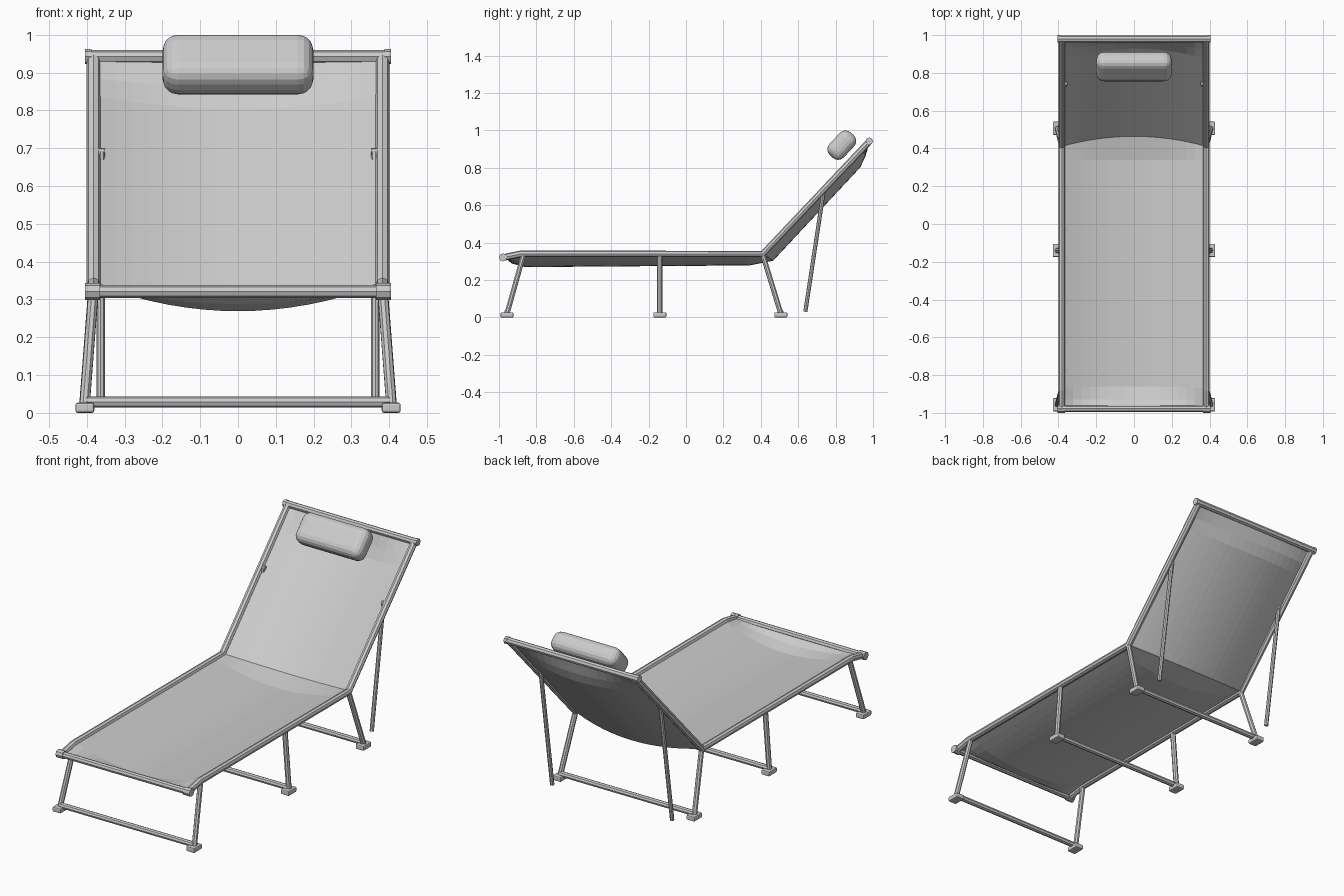
import bpy, bmesh
from math import radians
from mathutils import Vector

cube = bpy.data.objects.get("Cube")
if cube:
    bpy.data.objects.remove(cube, do_unlink=True)

grey = bpy.data.materials.new("plain_grey")
grey.use_nodes = True
grey.diffuse_color = (0.6, 0.6, 0.6, 1)
grey.node_tree.nodes["Principled BSDF"].inputs["Base Color"].default_value = (0.6, 0.6, 0.6, 1)


def add(name, data):
    obj = bpy.data.objects.new(name, data)
    data.materials.append(grey)
    bpy.context.collection.objects.link(obj)
    return obj


def tube(name, points, radius):
    """Eight-sided capped tube along a path."""
    curve = bpy.data.curves.new(name, "CURVE")
    curve.dimensions = "3D"
    curve.bevel_depth = radius
    curve.bevel_resolution = 2
    curve.use_fill_caps = True
    spline = curve.splines.new("POLY")
    spline.points.add(len(points) - 1)
    for p, co in zip(spline.points, points):
        p.co = (*co, 1)
    spline.use_smooth = False
    return add(name, curve)


def block(name, centre, size, bevel, segments, tilt=0):
    """Rounded box."""
    bm = bmesh.new()
    bmesh.ops.create_cube(bm, size=1)
    bmesh.ops.scale(bm, vec=size, verts=bm.verts)
    bmesh.ops.bevel(bm, geom=bm.edges[:], offset=bevel, segments=segments,
                    profile=0.5, affect="EDGES")
    mesh = bpy.data.meshes.new(name)
    bm.to_mesh(mesh)
    bm.free()
    obj = add(name, mesh)
    obj.location = centre
    obj.rotation_euler.x = radians(tilt)
    return obj


# Side rails, bent at the foot end and at the backrest hinge
rail_path = [(-0.978, 0.32), (-0.94, 0.328), (-0.88, 0.34), (0.41, 0.339), (0.975, 0.935)]
leg_sets = {"front": (-0.87, -0.957), "middle": (-0.14, -0.14), "rear": (0.412, 0.507)}

for side, s in (("left", 1), ("right", -1)):
    tube(f"{side}_rail", [(s * 0.382, y, z) for y, z in rail_path], 0.018)

    # Caps on the end bars
    tube(f"{side}_foot_cap", [(s * 0.365, -0.978, 0.321), (s * 0.405, -0.978, 0.321)], 0.022)
    tube(f"{side}_head_cap", [(s * 0.388, 0.98, 0.942), (s * 0.405, 0.98, 0.942)], 0.02)

    # Splayed legs with foot pads
    for where, (top_y, foot_y) in leg_sets.items():
        tube(f"{side}_{where}_leg",
             [(s * 0.382, top_y, 0.33), (s * 0.406, foot_y, 0.02)], 0.014)
        block(f"{side}_{where}_foot", (s * 0.405, foot_y, 0.0135),
              (0.05, 0.07, 0.027), 0.006, 2)

    # Backrest prop and its pivot
    tube(f"{side}_prop", [(s * 0.363, 0.738, 0.69), (s * 0.363, 0.638, 0.03)], 0.011)
    tube(f"{side}_prop_pivot", [(s * 0.352, 0.742, 0.69), (s * 0.382, 0.742, 0.69)], 0.011)

# Cross bars
tube("foot_bar", [(-0.39, -0.978, 0.321), (0.39, -0.978, 0.321)], 0.017)
tube("head_bar", [(-0.395, 0.98, 0.942), (0.395, 0.98, 0.942)], 0.018)
for where, (_, foot_y) in leg_sets.items():
    tube(f"{where}_leg_bar", [(-0.402, foot_y, 0.029), (0.402, foot_y, 0.029)], 0.015)


# Sagging sling: rows blend from edge position to centre position
def sling(name, rows, columns=16, half=0.37):
    bm = bmesh.new()
    grid = []
    for edge, centre in rows:
        row = []
        for i in range(columns + 1):
            t = 2 * i / columns - 1
            y, z = Vector(centre).lerp(Vector(edge), t * t)
            row.append(bm.verts.new((t * half, y, z)))
        grid.append(row)
    for a, b in zip(grid, grid[1:]):
        for i in range(columns):
            bm.faces.new((a[i], a[i + 1], b[i + 1], b[i]))
    mesh = bpy.data.meshes.new(name)
    bm.to_mesh(mesh)
    bm.free()
    obj = add(name, mesh)
    skin = obj.modifiers.new("thickness", "SOLIDIFY")
    skin.thickness = 0.004
    skin.offset = 0


hinge = ((0.415, 0.339), (0.465, 0.305))
sling("seat_sling", [((-0.97, 0.322), (-0.965, 0.318)),
                     ((-0.93, 0.33), (-0.93, 0.29)),
                     ((-0.87, 0.34), (-0.86, 0.271)),
                     ((0.34, 0.339), (0.34, 0.28)), hinge])
sling("back_sling", [hinge,
                     ((0.88, 0.835), (0.93, 0.803)),
                     ((0.925, 0.883), (0.957, 0.86)),
                     ((0.975, 0.935), (0.978, 0.93))])

# Head pillow, tilted with the backrest
block("head_pillow", (0, 0.833, 0.921), (0.4, 0.165, 0.105), 0.042, 4, 47)
